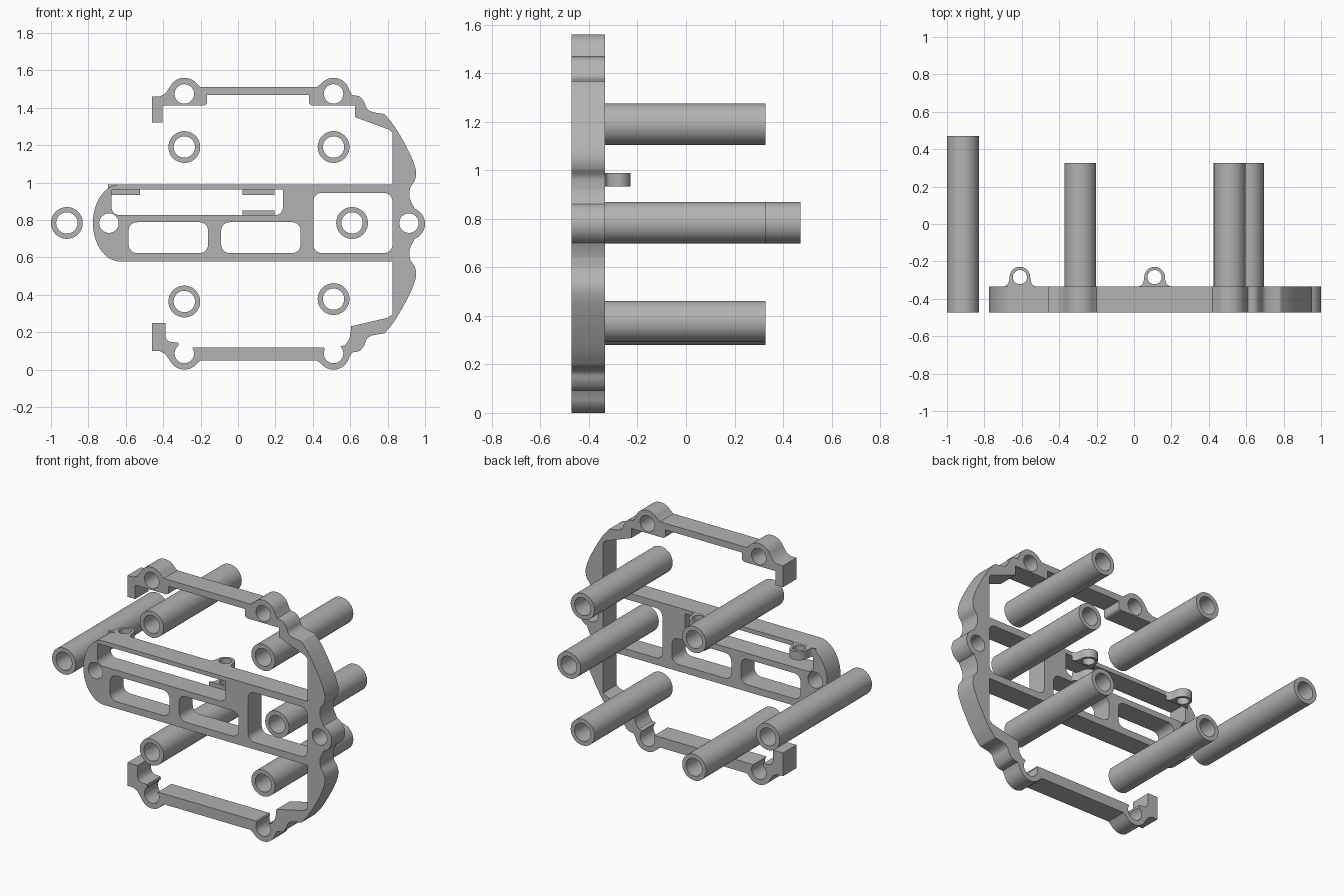
import bpy, bmesh
from math import cos, sin, radians
from mathutils import Matrix

AXIS = 0.78                       # height of the mirror line
FRONT, FRAME_BACK = -0.472, -0.334
LEFT_BOSS, RIGHT_BOSS = -0.287, 0.511
BOSS_TOP, BOSS_R, HOLE_R = 1.474, 0.086, 0.052
TIP_X = 0.914
INNER_X = 0.826

old = bpy.data.objects.get("Cube")
if old:
    bpy.data.objects.remove(old, do_unlink=True)

grey = bpy.data.materials.new("plain_grey")
grey.use_nodes = True
colour = (0.45, 0.45, 0.45, 1)
grey.diffuse_color = colour
for node in grey.node_tree.nodes:
    if node.type == 'BSDF_PRINCIPLED':
        node.inputs["Base Color"].default_value = colour


def arc(cx, cy, r, start, end, steps=24, ry=None):
    """Points along a circular or elliptical arc, in degrees."""
    angles = [radians(start + (end - start) * i / steps) for i in range(steps + 1)]
    return [(cx + r * cos(a), cy + (ry or r) * sin(a)) for a in angles]


def circle(cx, cy, r, steps=48):
    return arc(cx, cy, r, 0, 360, steps)[:-1]


def smooth(points, steps=5):
    """Flowing curve through the given points."""
    ext = [points[0]] + points + [points[-1]]
    out = []
    for a, b, c, d in zip(ext, ext[1:], ext[2:], ext[3:]):
        for i in range(steps):
            t = i / steps
            out.append(tuple(
                q + t * (s - p) / 2 + t * t * (p - 2.5 * q + 2 * s - u / 2)
                + t ** 3 * (3 * q - p - 3 * s + u) / 2
                for p, q, s, u in zip(a, b, c, d)))
    return out + [points[-1]]


def rounded(left, right, low, high, r, r_top=None):
    """Rectangle with rounded corners."""
    t = r_top or r
    return (arc(right - t, high - t, t, 0, 90, 6) + arc(left + t, high - t, t, 90, 180, 6)
            + arc(left + r, low + r, r, 180, 270, 6) + arc(right - r, low + r, r, 270, 360, 6))


def mirrored(points):
    return [(x, 2 * AXIS - z) for x, z in reversed(points)]


def prism(name, outlines, start, end, upright=True):
    """Extrude outlines (first is outer, rest are holes) along y, or along z."""
    curve = bpy.data.curves.new(name, 'CURVE')
    curve.dimensions = '2D'
    curve.fill_mode = 'BOTH'
    curve.extrude = (end - start) / 2
    for outline in outlines:
        spline = curve.splines.new('POLY')
        spline.points.add(len(outline) - 1)
        for point, (x, y) in zip(spline.points, outline):
            point.co = (x, y, 0, 1)
        spline.use_cyclic_u = True
    helper = bpy.data.objects.new(name + "_outline", curve)
    bpy.context.collection.objects.link(helper)
    bpy.context.view_layer.update()
    graph = bpy.context.evaluated_depsgraph_get()
    mesh = bpy.data.meshes.new_from_object(helper.evaluated_get(graph))
    bpy.data.objects.remove(helper, do_unlink=True)
    mid = (start + end) / 2
    if upright:
        mesh.transform(Matrix.Translation((0, mid, 0)) @ Matrix.Rotation(radians(90), 4, 'X'))
    else:
        mesh.transform(Matrix.Translation((0, 0, mid)))
    bm = bmesh.new()
    bm.from_mesh(mesh)
    bmesh.ops.remove_doubles(bm, verts=bm.verts, dist=0.0005)
    bmesh.ops.recalc_face_normals(bm, faces=bm.faces)
    bm.to_mesh(mesh)
    bm.free()
    mesh.materials.clear()
    mesh.materials.append(grey)
    obj = bpy.data.objects.new(name, mesh)
    bpy.context.collection.objects.link(obj)
    bpy.ops.object.select_all(action='DESELECT')
    obj.select_set(True)
    bpy.context.view_layer.objects.active = obj
    bpy.ops.object.shade_smooth_by_angle(angle=radians(30))
    return obj


# Outer edge: top left corner, bosses, curved shoulder, round tip
outer = [(-0.46, 1.46), (-0.42, 1.46), (-0.39, 1.475)]
outer += arc(LEFT_BOSS, BOSS_TOP, BOSS_R, 155, 38)
outer += [(-0.2, 1.51), (0.42, 1.51)]
outer += arc(RIGHT_BOSS, BOSS_TOP, BOSS_R, 142, 15)
outer += smooth([(0.61, 1.468), (0.65, 1.46), (0.675, 1.43), (0.69, 1.395),
                 (0.72, 1.377), (0.78, 1.367)])
outer += smooth([(0.785, 1.364), (0.83, 1.31), (0.885, 1.22), (0.93, 1.13), (0.952, 1.06),
                 (0.945, 1.01), (0.92, 0.97), (0.918, 0.915)])
outer += arc(TIP_X, AXIS, BOSS_R, 70, 0)

# Inner edge of the lower arm, with bosses open towards the inside
boss_low = 2 * AXIS - BOSS_TOP
lower = [(-0.46, 0.25), (-0.388, 0.25)]
lower += smooth([(-0.388, 0.18), (-0.372, 0.152), (-0.32, 0.145)])
lower += arc(LEFT_BOSS, boss_low, HOLE_R, 126, 395)
lower += [(-0.235, 0.118), (0.46, 0.118)]
lower += arc(RIGHT_BOSS, boss_low, HOLE_R, 154, 407)
lower += smooth([(0.57, 0.13), (0.595, 0.165), (0.605, 0.232)])
lower += [(0.8, 0.277), (INNER_X, 0.295)]

# Middle arm with its rounded free end
middle = [(INNER_X, 0.578)]
middle += arc(-0.63, AXIS + 0.004, 0.146, 270, 90, 32, ry=0.206)
middle += [(INNER_X, 0.99)]

# Inner edge of the upper arm
upper = [(INNER_X, 1.265), (0.81, 1.282), (0.625, 1.35), (0.625, 1.412)]
upper += arc(0.4, 1.432, 0.02, 270, 180, 5) + [(0.38, 1.468), (-0.165, 1.468)]
upper += arc(-0.185, 1.432, 0.02, 0, -90, 5)
upper += [(-0.405, 1.412), (-0.405, 1.322), (-0.46, 1.322)]

holes = [circle(x, BOSS_TOP, HOLE_R) for x in (LEFT_BOSS, RIGHT_BOSS)]
holes += [circle(x, AXIS + 0.003, HOLE_R) for x in (-0.69, TIP_X)]
holes += [rounded(-0.676, 0.24, 0.826, 0.963, 0.04, 0.004)]
holes += [rounded(left, right, 0.623, high, 0.045)
          for left, right, high in ((-0.585, -0.16, 0.788), (-0.09, 0.335, 0.788),
                                    (0.403, INNER_X, 0.945))]
prism("frame", [outer + mirrored(outer)[1:] + lower + middle + upper] + holes,
      FRONT, FRAME_BACK)

# Tubular posts; the free-standing outer one is longer
posts = {"upper_right_post": (LEFT_BOSS, 1.19), "upper_left_post": (RIGHT_BOSS, 1.19),
         "lower_right_post": (LEFT_BOSS, 0.364), "lower_left_post": (RIGHT_BOSS, 0.377),
         "middle_post": (0.61, AXIS + 0.004), "outer_post": (-0.915, AXIS + 0.004)}
for name, (x, z) in posts.items():
    back = 0.471 if name == "outer_post" else 0.327
    prism(name, [circle(x, z, 0.085), circle(x, z, 0.057)], FRONT, back)

# Small eyelets on the back of the middle arm
for name, x, low in (("right_eyelet", -0.61, 0.934), ("left_eyelet", 0.11, 0.934),
                     ("lower_eyelet", 0.11, 0.797)):
    base = FRAME_BACK
    flare = smooth([(0.085, base), (0.065, base + 0.012), (0.056, base + 0.04)])
    side = [(x + dx, y) for dx, y in flare]
    other = [(x - dx, y) for dx, y in reversed(flare)]
    ring = arc(x, base + 0.05, 0.055, 5, 175)
    prism(name, [side + ring + other, circle(x, base + 0.05, 0.038, 32)],
          low, low + 0.055, upright=False)
